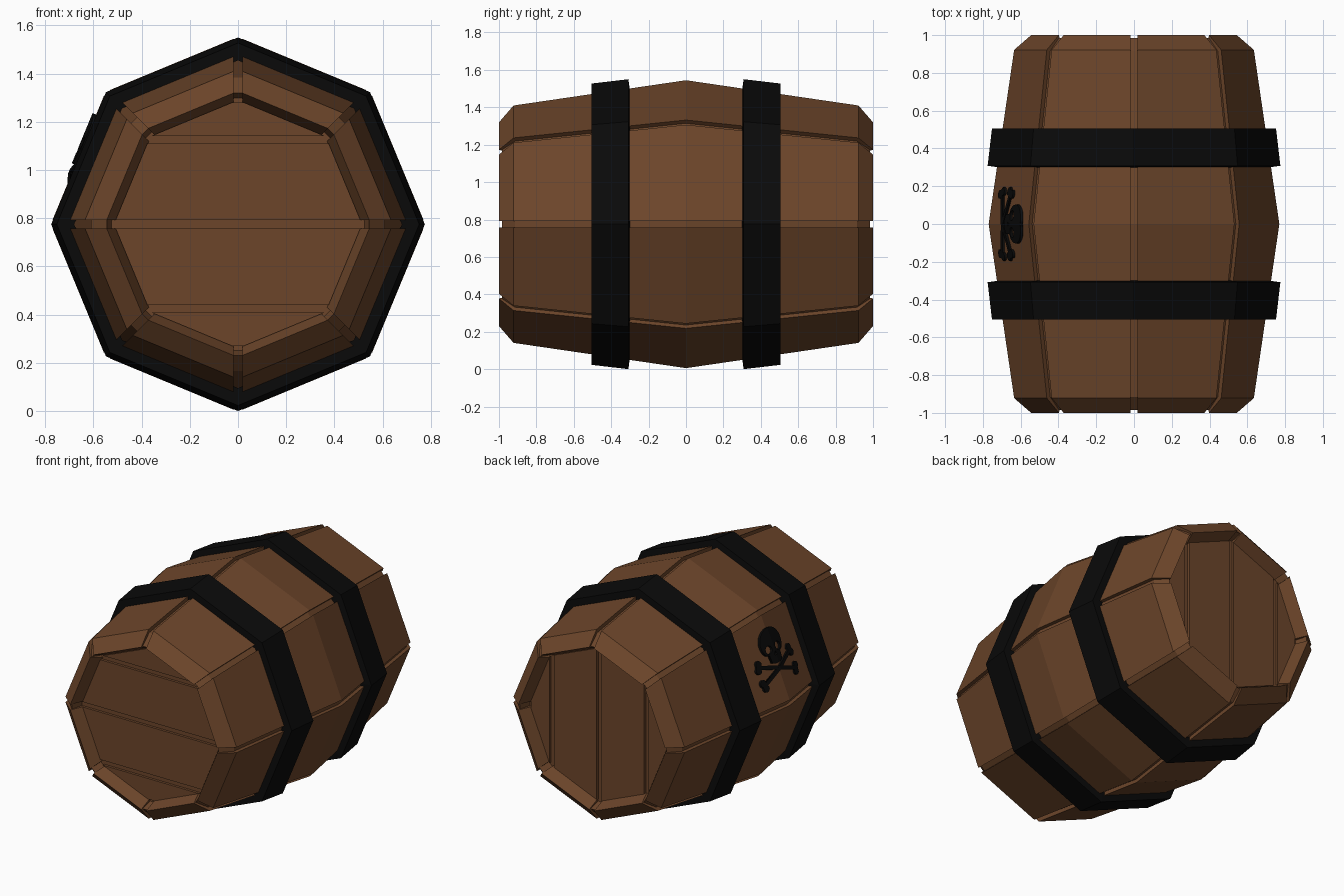
import bpy, bmesh
from math import sin, cos, tan, pi, radians
from mathutils import Vector

if "Cube" in bpy.data.objects:
    bpy.data.objects.remove(bpy.data.objects["Cube"])

CZ = 0.775                 # height of the barrel axis
T = tan(pi / 8)


def material(name, rgb):
    m = bpy.data.materials.new(name)
    m.diffuse_color = (*rgb, 1)
    m.use_nodes = True
    m.node_tree.nodes["Principled BSDF"].inputs["Base Color"].default_value = m.diffuse_color
    return m


WOOD = material("brown_wood", (0.15, 0.06, 0.023))
IRON = material("black_iron", (0.003, 0.003, 0.003))


def finish(name, bm, mat):
    bmesh.ops.recalc_face_normals(bm, faces=bm.faces)
    me = bpy.data.meshes.new(name)
    bm.to_mesh(me)
    bm.free()
    me.materials.append(mat)
    ob = bpy.data.objects.new(name, me)
    bpy.context.collection.objects.link(ob)
    return ob


def skin(bm, rings, closed=False):
    """Join rings of points with quads."""
    loops = [[bm.verts.new(p) for p in r] for r in rings]
    pairs = list(zip(loops, loops[1:]))
    if closed:
        pairs.append((loops[-1], loops[0]))
    for a, b in pairs:
        n = len(a)
        for i in range(n):
            j = (i + 1) % n
            bm.faces.new((a[i], a[j], b[j], b[i]))


def polar(k, r, t, y):
    """Point near octagon corner k: r outward, t sideways."""
    a = k * pi / 4
    return (r * cos(a) - t * sin(a), y, CZ + r * sin(a) + t * cos(a))


# Stave shell: octagonal, with a square groove along each corner
GAP = 0.018
half = [  # y, radius, groove y, groove radius
    (0.90, 0.510, 0.90, 0.530), (1.00, 0.552, 0.984, 0.552),
    (0.922, 0.642, 0.915, 0.617), (0.0, 0.777, 0.0, 0.752)]
profile = [(-a, b, -c, d) for a, b, c, d in half] + half[-2::-1]
rings = []
for y, r, gy, gr in profile:
    ring = []
    for k in range(8):
        e = r - GAP * T
        ring += [polar(k, e, -GAP, y), polar(k, gr - GAP * T, -GAP, gy),
                 polar(k, gr - GAP * T, GAP, gy), polar(k, e, GAP, y)]
    rings.append(ring)
bm = bmesh.new()
skin(bm, rings)
finish("barrel_staves", bm, WOOD)

# Iron hoops
for name, s in (("front_hoop", -1), ("back_hoop", 1)):
    section = [(0.298, 0.70), (0.308, 0.775), (0.505, 0.752), (0.505, 0.68)]
    bm = bmesh.new()
    skin(bm, [[polar(k, r, 0, s * y) for k in range(8)] for y, r in section], True)
    finish(name, bm, IRON)


# Barrel heads: planks over a backing board
def prism(bm, pts, y0, y1):
    lo = [bm.verts.new((x, y0, CZ + z)) for x, z in pts]
    hi = [bm.verts.new((x, y1, CZ + z)) for x, z in pts]
    bm.faces.new(lo)
    bm.faces.new(hi)
    for i in range(len(pts)):
        j = (i + 1) % len(pts)
        bm.faces.new((lo[i], lo[j], hi[j], hi[i]))


def half_width(v, r=0.515):
    return min(r - v * T, (r - v) / T)


for name, s, upright in (("front_head", -1, False), ("back_head", 1, True)):
    bm = bmesh.new()
    oct_pts = [(0.53 * cos(k * pi / 4), 0.53 * sin(k * pi / 4)) for k in range(8)]
    prism(bm, oct_pts, s * 0.89, s * 0.905)
    for v0, v1 in ((0.017, 0.335), (0.367, 0.505)):
        w0, w1 = half_width(v0), half_width(v1)
        for side in (-1, 1):
            pts = [(-w0, side * v0), (w0, side * v0), (w1, side * v1), (-w1, side * v1)]
            if upright:
                pts = [(z, x) for x, z in pts]
            prism(bm, pts, s * 0.90, s * 0.922)
    finish(name, bm, WOOD)


# Skull and crossbones on the upper left stave
def arc(cx, cy, rx, ry, a0, a1, n):
    return [(cx + rx * cos(radians(a0 + (a1 - a0) * i / n)),
             cy + ry * sin(radians(a0 + (a1 - a0) * i / n))) for i in range(n + 1)]


def emblem(name, outlines, thick):
    """Fill outlines (holes allowed), extrude and wrap onto the stave."""
    cu = bpy.data.curves.new(name, 'CURVE')
    cu.dimensions, cu.fill_mode, cu.extrude = '2D', 'BOTH', 0.5
    for pts in outlines:
        sp = cu.splines.new('POLY')
        sp.points.add(len(pts) - 1)
        for p, (x, y) in zip(sp.points, pts):
            p.co = (x, y, 0, 1)
        sp.use_cyclic_u = True
    tmp = bpy.data.objects.new(name + "_outline", cu)
    bpy.context.collection.objects.link(tmp)
    dg = bpy.context.evaluated_depsgraph_get()
    me = bpy.data.meshes.new_from_object(tmp.evaluated_get(dg))
    bpy.data.objects.remove(tmp)
    bm = bmesh.new()
    bm.from_mesh(me)
    bmesh.ops.remove_doubles(bm, verts=bm.verts, dist=1e-5)
    bmesh.ops.bisect_plane(bm, geom=bm.verts[:] + bm.edges[:] + bm.faces[:],
                           plane_co=(0, 0, 0), plane_no=(1, 0, 0))
    a = 7 * pi / 8
    n, up = Vector((cos(a), 0, sin(a))), Vector((sin(a), 0, -cos(a)))
    for v in bm.verts:
        y, s, h = v.co
        d = 0.777 * cos(pi / 8) - 0.136 * abs(y) + (thick if h > 0 else -0.005)
        v.co = n * d + up * s + Vector((0, -y, CZ))
    finish(name, bm, IRON)


skull = arc(0, 0.1, 0.103, 0.095, -40, 220, 22)
skull += [(-0.055, 0.03), (-0.05, -0.02), (-0.025, -0.03),
          (0.025, -0.03), (0.05, -0.02), (0.055, 0.03)]
eyes = [arc(x, 0.065, 0.028, 0.026, 0, 330, 11) for x in (-0.045, 0.045)]
nose = [(-0.013, 0.018), (0.013, 0.018), (0, 0.042)]
# the outline is shifted so the stave middle is s = 0
emblem("skull", [skull] + eyes + [nose], 0.016)

end = (arc(0.175, -0.02, 0.024, 0.022, -170, 40, 8)
       + arc(0.175, 0.02, 0.024, 0.022, -40, 170, 8))
bone = [(0.155, -0.012)] + end + [(0.155, 0.012)]
bone += [(-x, -y) for x, y in bone]
for name, ang in (("bone_rising", 20), ("bone_falling", -20)):
    c, s = cos(radians(ang)), sin(radians(ang))
    emblem(name, [[(x * c - y * s, x * s + y * c - 0.065) for x, y in bone]],
           0.014 if ang > 0 else 0.013)
